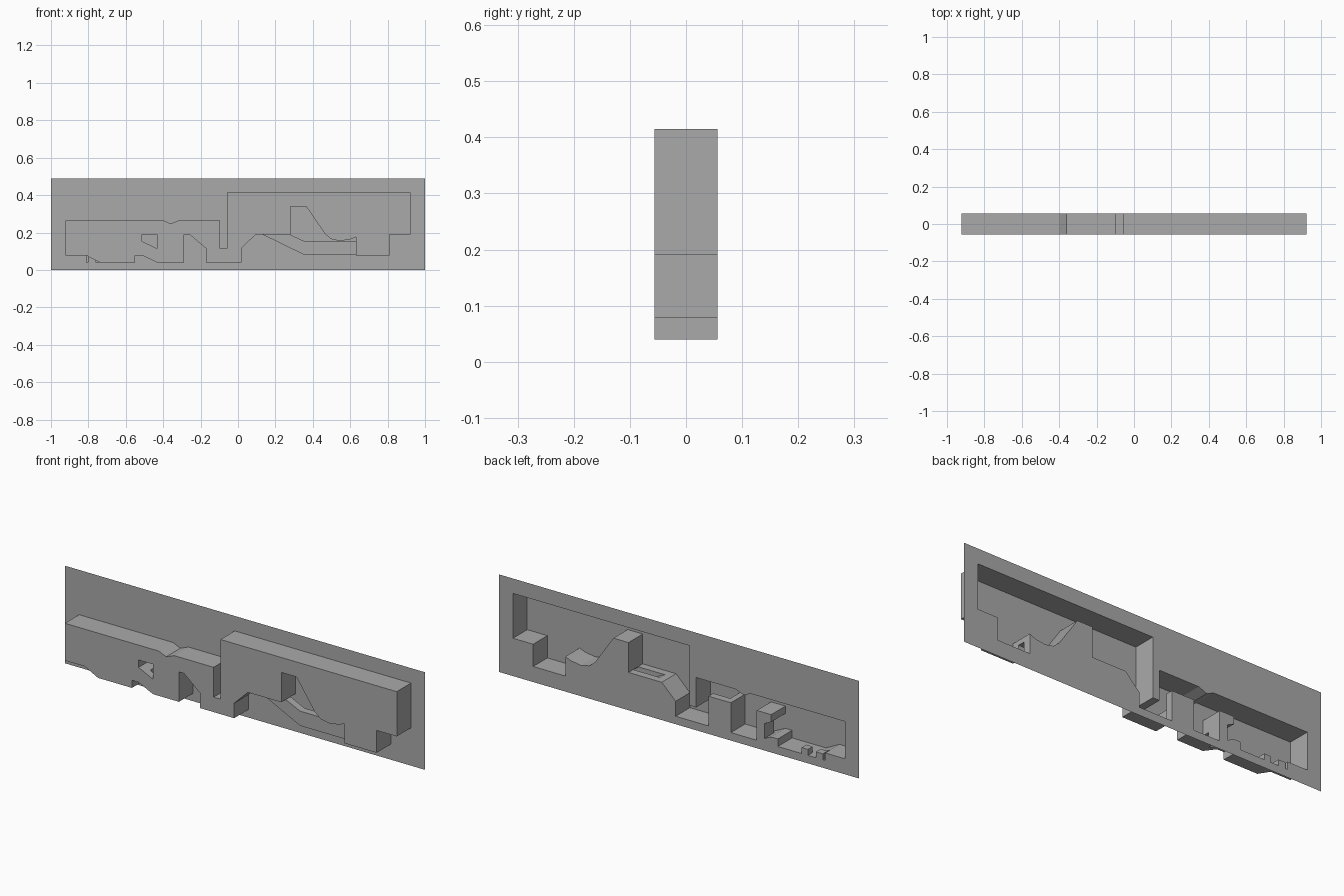
import bpy, bmesh

if "Cube" in bpy.data.objects:
    bpy.data.objects.remove(bpy.data.objects["Cube"])

B = 0.0565          # half depth: cave front at -B, wall panel at +B
T = B / 3           # half width of the middle third

grey = bpy.data.materials.new("plain_grey")
grey.diffuse_color = (0.4, 0.4, 0.4, 1)
grey.use_nodes = True
grey.node_tree.nodes["Principled BSDF"].inputs["Base Color"].default_value = grey.diffuse_color


def prism(name, pts, y0, y1):
    """Extrude an (x, z) outline from y0 to y1."""
    bm = bmesh.new()
    face = bm.faces.new([bm.verts.new((x, y0, z)) for x, z in pts])
    ext = bmesh.ops.extrude_face_region(bm, geom=[face])
    for v in ext["geom"]:
        if isinstance(v, bmesh.types.BMVert):
            v.co.y = y1
    bmesh.ops.recalc_face_normals(bm, faces=bm.faces)
    me = bpy.data.meshes.new(name)
    bm.to_mesh(me)
    bm.free()
    me.materials.append(grey)
    ob = bpy.data.objects.new(name, me)
    bpy.context.collection.objects.link(ob)
    return ob


def rect(x0, x1, z0, z1):
    return [(x0, z0), (x1, z0), (x1, z1), (x0, z1)]


def combine(target, other, op):
    """Apply a boolean and discard the second object."""
    m = target.modifiers.new(op, 'BOOLEAN')
    m.operation, m.object, m.solver = op, other, 'EXACT'
    bpy.context.view_layer.objects.active = target
    bpy.ops.object.modifier_apply(modifier=m.name)
    bpy.data.objects.remove(other)


# Main hollow: upper outline, then the lower outline back to the left
outline = [
    (-.923, .265), (-.4, .265), (-.36, .247), (-.315, .265), (-.096, .265),
    (-.096, .115), (-.058, .115), (-.058, .415), (.922, .415), (.922, .19),
    (.81, .19), (.81, .078), (.631, .078), (.631, .176), (.6, .163),
    (.545, .155), (.497, .165), (.465, .193), (.364, .34), (.28, .34),
    (.28, .19), (.095, .19), (.018, .115), (.018, .04), (-.171, .04),
    (-.171, .115), (-.26, .19), (-.289, .19), (-.289, .04), (-.433, .04),
    (-.513, .078), (-.55, .078), (-.55, .04), (-.813, .04), (-.813, .078),
    (-.923, .078)]
cave = prism("relief_panel", outline, -B, 0.1)

# Solid pieces standing in the hollow
blocks = [
    ("window", [(-.513, .19), (-.433, .19), (-.433, .115), (-.513, .153)], -.2, .2),
    ("post", rect(-.475, -.432, .0, .189), -T, .2),
    ("pillar_corner", rect(-.27, -.165, .0, .1895), T, .2),
    ("ramp", [(-.83, .078), (-.813, .078), (-.738, .04), (-.738, .02), (-.83, .02)], -.2, T),
    ("cube_a", rect(-.717, -.682, .0, .07), T, .2),
    ("cube_b", rect(-.8, -.762, .0, .07), T, .2)]
for name, pts, y0, y1 in blocks:
    combine(cave, prism(name, pts, y0, y1), 'DIFFERENCE')

# Narrow passage in the middle third, under the curved rock
combine(cave, prism("passage", [
    (.13, .195), (.275, .195), (.28, .188), (.358, .152), (.64, .152),
    (.64, .0785), (.358, .0785), (.13, .19)], -T, T), 'UNION')

# Join to a backing slab, then keep only its front sheet
combine(cave, prism("backing", rect(-1, 1, 0, .49), B, 0.2), 'UNION')
bm = bmesh.new()
bm.from_mesh(cave.data)
extra = [f for f in bm.faces if max(v.co.y for v in f.verts) > B + 1e-4]
bmesh.ops.delete(bm, geom=extra, context='FACES')
bm.to_mesh(cave.data)
bm.free()
